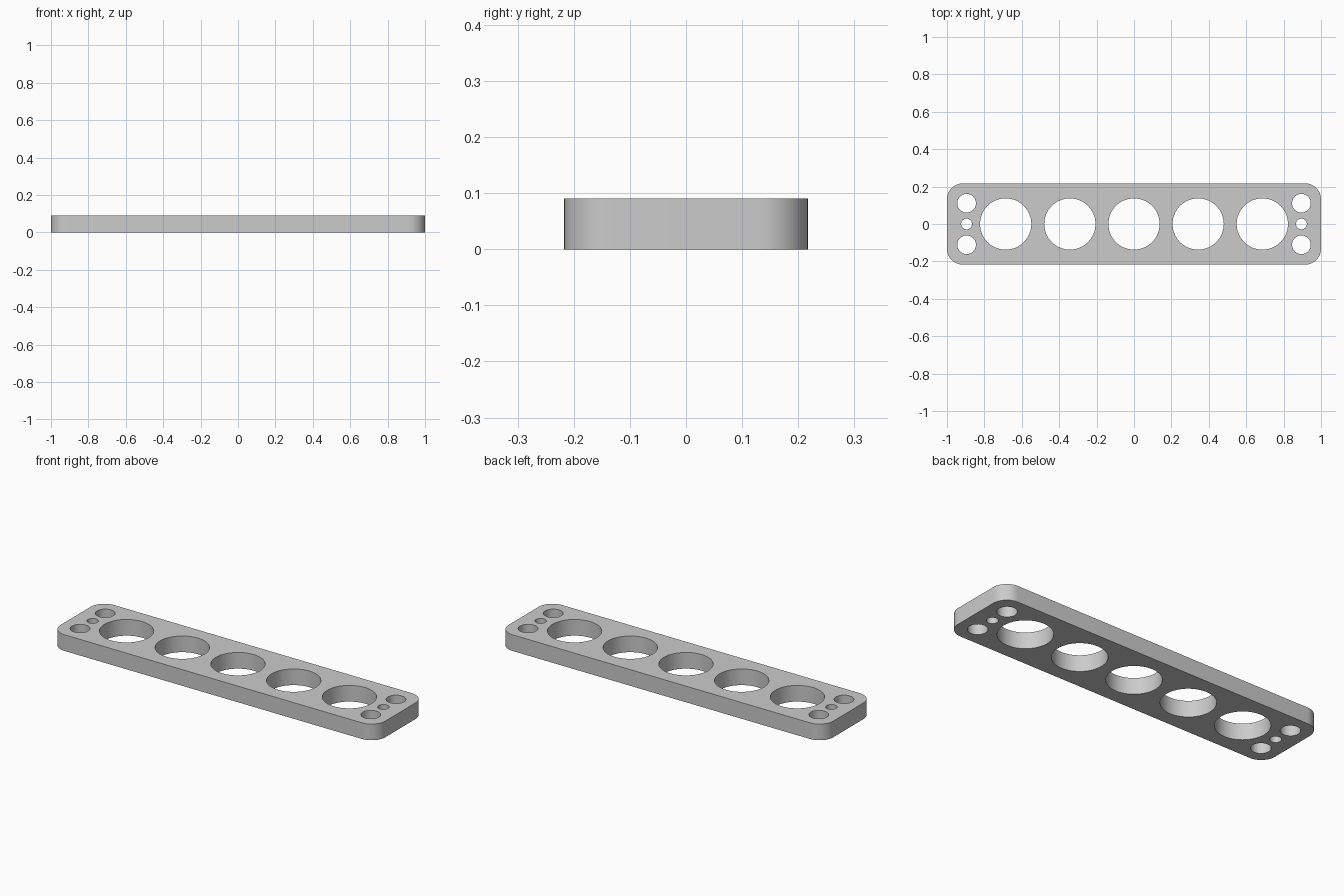
import bpy, bmesh
from math import sin, cos, pi, radians

cube = bpy.data.objects.get("Cube")
if cube:
    bpy.data.objects.remove(cube, do_unlink=True)

HALF_X, HALF_Y, HEIGHT, CORNER = 1.0, 0.217, 0.09, 0.085


def arc(cx, cy, r, start, sweep, n):
    return [(cx + r * cos(start + sweep * i / n), cy + r * sin(start + sweep * i / n))
            for i in range(n + 1)]


def add_loop(bm, points):
    verts = [bm.verts.new((x, y, 0)) for x, y in points]
    for a, b in zip(verts, verts[1:] + verts[:1]):
        bm.edges.new((a, b))


def circle(cx, cy, r, n):
    return arc(cx, cy, r, 0, 2 * pi, n)[:-1]


bm = bmesh.new()

# Rounded outline
outline = []
for i, (sx, sy) in enumerate([(1, 1), (-1, 1), (-1, -1), (1, -1)]):
    outline += arc(sx * (HALF_X - CORNER), sy * (HALF_Y - CORNER), CORNER, i * pi / 2, pi / 2, 16)
add_loop(bm, outline)

# Row of five large holes
for i in range(-2, 3):
    add_loop(bm, circle(i * 0.343, 0, 0.137, 64))

# Mounting holes at both ends
for side in (-1, 1):
    for y, r in ((-0.111, 0.05), (0, 0.029), (0.111, 0.05)):
        add_loop(bm, circle(side * 0.895, y, r, 40))

# Fill between the loops and raise to full thickness
bmesh.ops.triangle_fill(bm, edges=bm.edges[:], use_beauty=True, use_dissolve=False)
top = bmesh.ops.extrude_face_region(bm, geom=bm.faces[:], use_keep_orig=True)
bmesh.ops.translate(bm, vec=(0, 0, HEIGHT),
                    verts=[g for g in top["geom"] if isinstance(g, bmesh.types.BMVert)])
bmesh.ops.recalc_face_normals(bm, faces=bm.faces[:])

mesh = bpy.data.meshes.new("perforated_plate")
bm.to_mesh(mesh)
bm.free()
plate = bpy.data.objects.new("perforated_plate", mesh)
bpy.context.collection.objects.link(plate)

# Plain grey material
grey = bpy.data.materials.new("light_grey")
grey.use_nodes = True
colour = (0.6, 0.6, 0.6, 1)
grey.diffuse_color = colour
grey.node_tree.nodes["Principled BSDF"].inputs["Base Color"].default_value = colour
mesh.materials.append(grey)

# Smooth walls with sharp rims
bpy.ops.object.select_all(action="DESELECT")
plate.select_set(True)
bpy.context.view_layer.objects.active = plate
bpy.ops.object.shade_smooth_by_angle(angle=radians(30))
